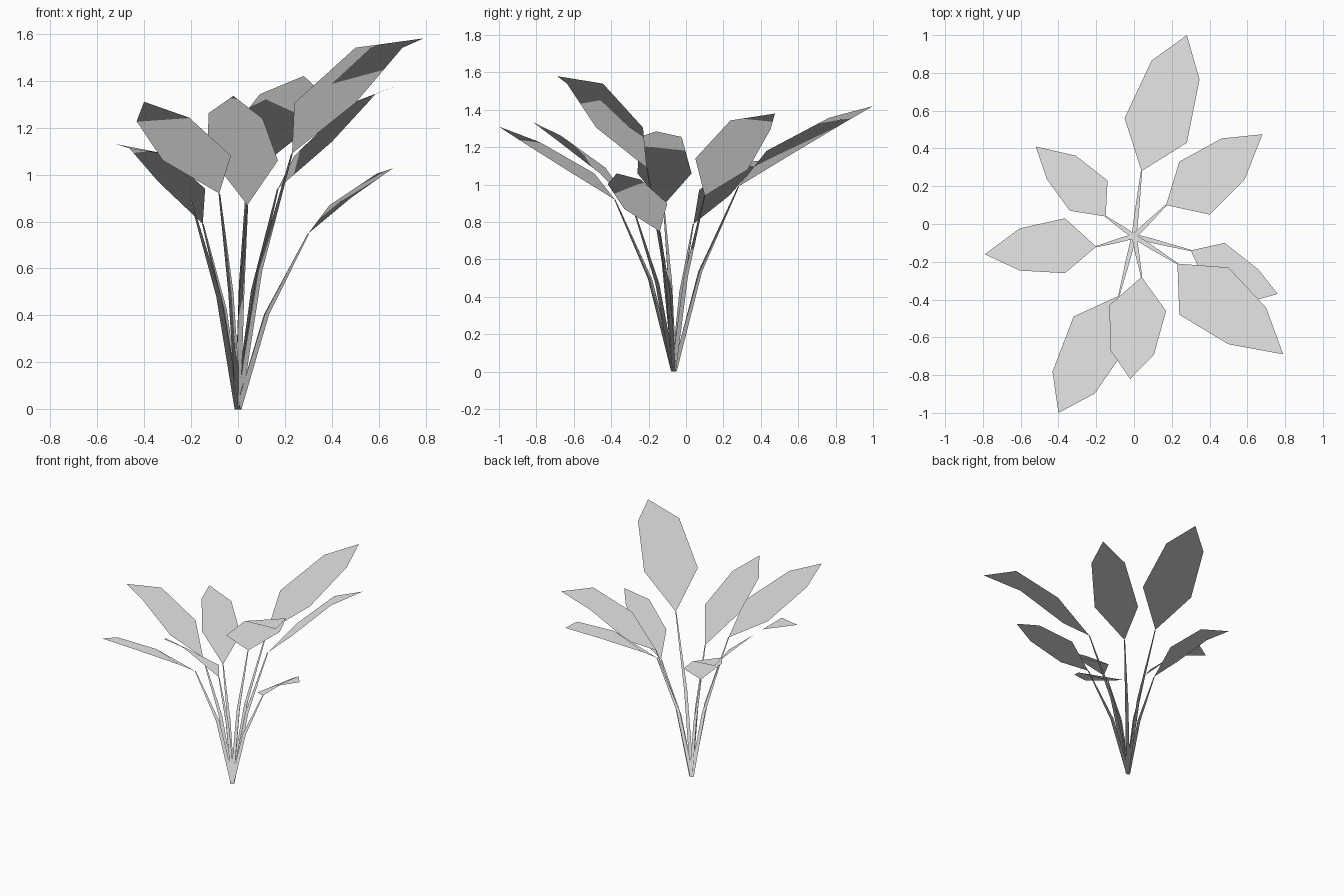
import bpy
from math import cos, sin, tau
from mathutils import Vector

cube = bpy.data.objects.get("Cube")
if cube:
    bpy.data.objects.remove(cube, do_unlink=True)

# One plain grey for the whole plant
GREY = (0.8, 0.8, 0.8, 1.0)
plant_grey = bpy.data.materials.new("plant_grey")
plant_grey.use_nodes = True
plant_grey.diffuse_color = GREY
plant_grey.node_tree.nodes["Principled BSDF"].inputs["Base Color"].default_value = GREY

ROOT = Vector((0, -0.065, 0))


def make_object(name, verts, faces):
    """Foliage mesh: smooth, with every normal pointing up for even lighting."""
    mesh = bpy.data.meshes.new(name)
    mesh.from_pydata(verts, [], faces)
    mesh.materials.append(plant_grey)
    mesh.update()
    for poly in mesh.polygons:
        poly.use_smooth = True
    mesh.normals_split_custom_set_from_vertices([(0, 0, 1)] * len(verts))
    obj = bpy.data.objects.new(name, mesh)
    bpy.context.collection.objects.link(obj)
    return obj


def make_blade(name, rib, side):
    """Six-sided blade: pointed at both ends, bent across two wide sections."""
    base, low, high, tip = rib
    narrow = side * 0.77
    verts = [base, low + side, high + narrow, tip, high - narrow, low - side]
    make_object(name, verts, [(0, 1, 5), (1, 2, 4, 5), (2, 3, 4)])


def make_stem(name, end):
    """Thin three-sided stalk with one bend, tapering towards the blade."""
    reach = end - ROOT
    bend = ROOT + Vector((reach.x * 0.4, reach.y * 0.4, reach.z * 0.54))
    out = Vector((reach.x, reach.y, 0)).normalized()
    across = Vector((-out.y, out.x, 0))
    verts, faces = [], []
    for centre, radius in ((ROOT, 0.015), (bend, 0.013), (end, 0.004)):
        for k in range(3):
            a = tau * k / 3
            verts.append(centre + (out * cos(a) + across * sin(a)) * radius)
    for ring in (0, 3):
        for k in range(3):
            n = (k + 1) % 3
            faces.append((ring + k, ring + n, ring + n + 3, ring + k + 3))
    make_object(name, verts, faces)


# Each leaf: midrib from stalk to tip, then the half-width towards its right edge
LEAVES = {
    "back": ([(.04, .28, .99), (.115, .495, 1.17), (.22, .815, 1.35), (.28, 1, 1.42)],
             (.165, -.065, .01)),
    "back_left": ([(.17, .1, .94), (.32, .19, 1.11), (.525, .345, 1.32), (.68, .475, 1.38)],
                  (.08, -.14, .03)),
    "low_left": ([(.3, -.14, .75), (.435, -.215, .885), (.625, -.33, 1.015), (.76, -.37, 1.06)],
                 (-.045, -.115, -.015)),
    "front_left": ([(.23, -.21, 1.09), (.37, -.355, 1.305), (.6, -.54, 1.54), (.79, -.69, 1.58)],
                   (-.13, -.125, 0)),
    "back_right": ([(-.15, .04, .79), (-.24, .15, .955), (-.385, .3, 1.1), (-.52, .41, 1.13)],
                   (-.1, -.08, .015)),
    "front": ([(.04, -.28, .87), (.02, -.445, 1.075), (-.01, -.68, 1.25), (-.02, -.82, 1.335)],
              (-.15, .015, .015)),
    "front_right": ([(-.08, -.38, .92), (-.175, -.565, 1.07), (-.32, -.84, 1.235), (-.4, -1, 1.31)],
                    (-.145, .075, -.01)),
    "right": ([(-.2, -.12, .89), (-.365, -.115, 1.06), (-.605, -.135, 1.255), (-.79, -.16, 1.285)],
              (0, .145, 0)),
}

for place, (rib, side) in LEAVES.items():
    points = [Vector(p) for p in rib]
    make_blade(place + "_leaf", points, Vector(side))
    make_stem(place + "_stem", points[0])
